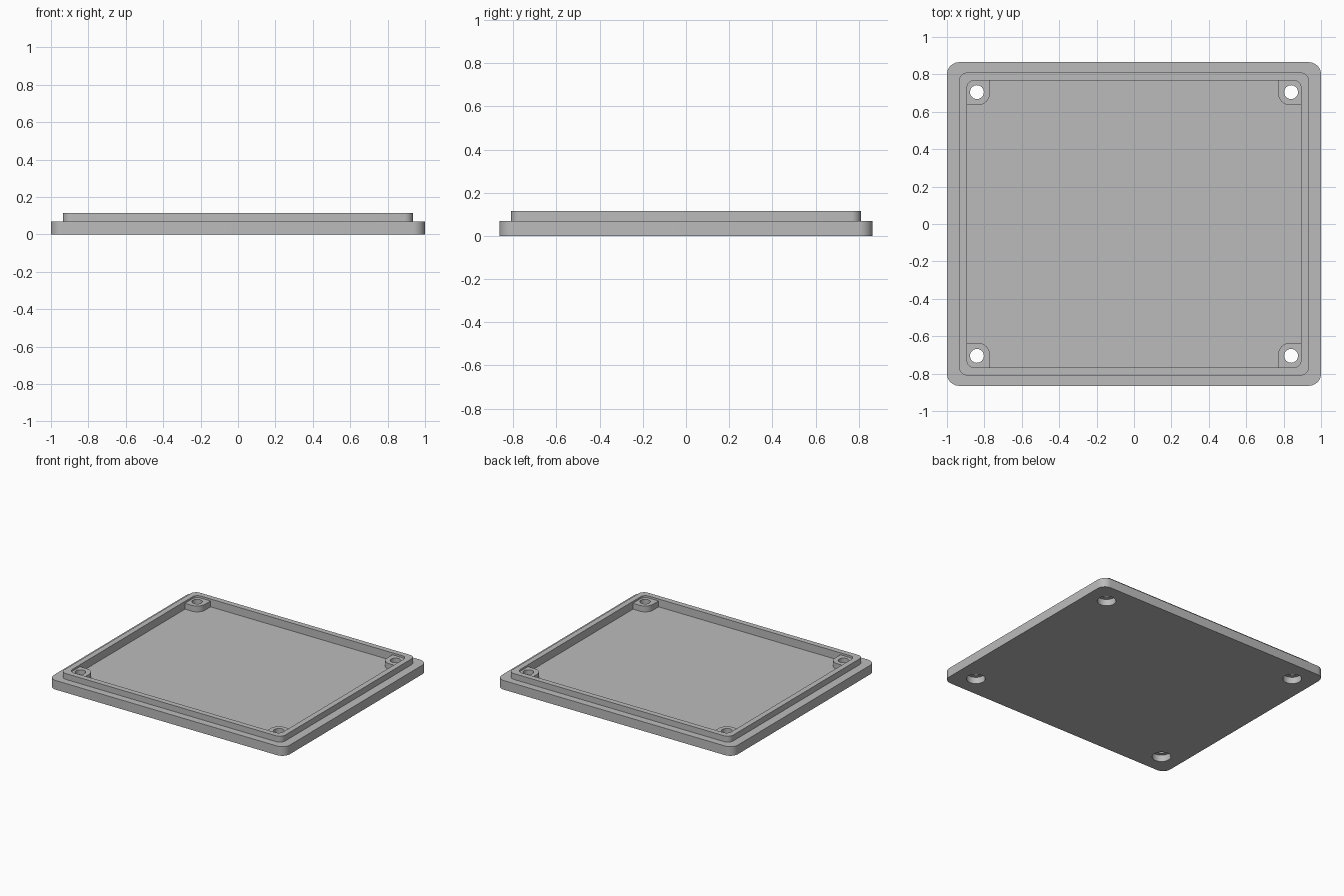
import bpy, bmesh
from math import sin, cos, pi, radians

cube = bpy.data.objects.get("Cube")
if cube:
    bpy.data.objects.remove(cube, do_unlink=True)

grey = bpy.data.materials.new("grey plastic")
grey.use_nodes = True
colour = (0.5, 0.5, 0.5, 1)
grey.diffuse_color = colour
grey.node_tree.nodes["Principled BSDF"].inputs["Base Color"].default_value = colour

STEPS = 8
HOLE = (0.84, 0.705)


def rounded(x0, x1, y0, y1, radii):
    """Rounded rectangle, corners counter-clockwise from (+x, +y)."""
    corners = ((x1, y1, -1, -1), (x0, y1, 1, -1), (x0, y0, 1, 1), (x1, y0, -1, 1))
    points = []
    for k, ((x, y, sx, sy), r) in enumerate(zip(corners, radii)):
        if r == 0:
            points.append((x, y))
            continue
        for i in range(STEPS + 1):
            a = (k + i / STEPS) * pi / 2
            points.append((x + sx * r + r * cos(a), y + sy * r + r * sin(a)))
    return points


def centred(hx, hy, r):
    return rounded(-hx, hx, -hy, hy, [r] * 4)


def circle(r, n=32):
    return [(HOLE[0] + r * cos(2 * pi * i / n), HOLE[1] + r * sin(2 * pi * i / n))
            for i in range(n)]


def stack(name, layers):
    """Closed solid skinned through a list of (outline, height) loops."""
    bm = bmesh.new()
    rings = [[bm.verts.new((x, y, z)) for x, y in pts] for pts, z in layers]
    for a, b in zip(rings, rings[1:]):
        for i in range(len(a)):
            j = (i + 1) % len(a)
            bm.faces.new((a[i], a[j], b[j], b[i]))
    bm.faces.new(rings[0][::-1])
    bm.faces.new(rings[-1])
    bmesh.ops.recalc_face_normals(bm, faces=bm.faces)
    mesh = bpy.data.meshes.new(name)
    bm.to_mesh(mesh)
    bm.free()
    mesh.materials.append(grey)
    obj = bpy.data.objects.new(name, mesh)
    bpy.context.collection.objects.link(obj)
    return obj


def activate(obj):
    bpy.ops.object.select_all(action='DESELECT')
    obj.select_set(True)
    bpy.context.view_layer.objects.active = obj


def mirror_to_corners(obj):
    mod = obj.modifiers.new("four corners", 'MIRROR')
    mod.use_axis = (True, True, False)
    mod.use_mirror_merge = False
    activate(obj)
    bpy.ops.object.modifier_apply(modifier=mod.name)


# Lid: plate, stepped lip and recessed floor
lid = stack("lid_plate", [
    (centred(1.0, 0.865, 0.065), 0),
    (centred(1.0, 0.865, 0.065), 0.07),
    (centred(0.935, 0.81, 0.045), 0.07),
    (centred(0.935, 0.81, 0.045), 0.115),
    (centred(0.893, 0.768, 0.04), 0.115),
    (centred(0.893, 0.768, 0.04), 0.055),
])

# Corner bosses, tucked into the lip
boss_outline = rounded(0.77, 0.908, 0.635, 0.783, (0, 0, 0.065, 0))
bosses = stack("corner_bosses", [(boss_outline, 0.045), (boss_outline, 0.1)])
mirror_to_corners(bosses)

# Screw holes with a wider bore underneath
cutter = stack("screw_hole_cutter", [
    (circle(0.065), -0.05), (circle(0.065), 0.05),
    (circle(0.037), 0.05), (circle(0.037), 0.2),
])
mirror_to_corners(cutter)
cutter.hide_render = True

for part in (lid, bosses):
    cut = part.modifiers.new("screw holes", 'BOOLEAN')
    cut.operation = 'DIFFERENCE'
    cut.solver = 'EXACT'
    cut.object = cutter
    activate(part)
    bpy.ops.object.modifier_apply(modifier=cut.name)
    bpy.ops.object.shade_smooth_by_angle(angle=radians(30))

bpy.data.objects.remove(cutter, do_unlink=True)
